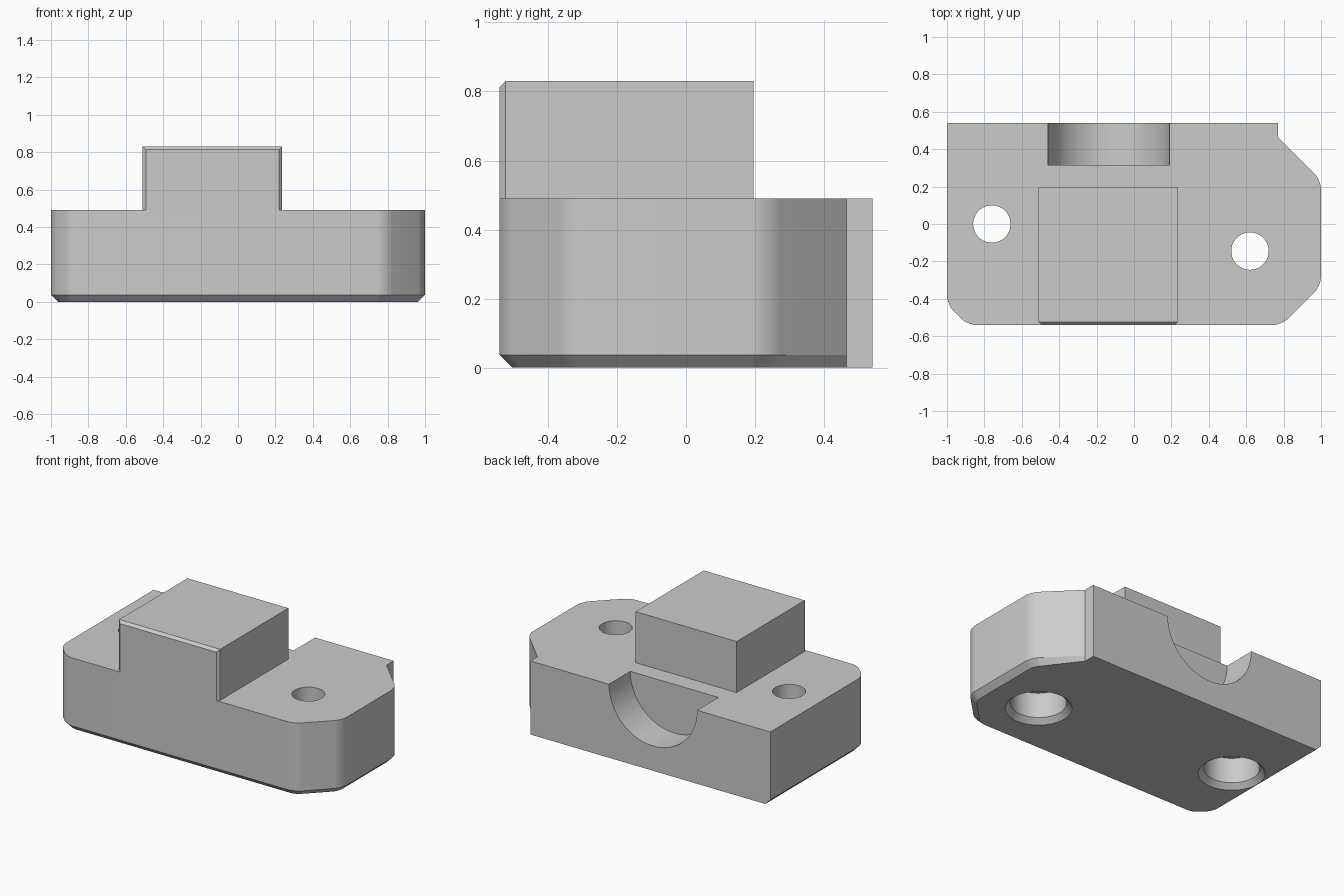
import bpy, bmesh, math
from mathutils import Matrix

if "Cube" in bpy.data.objects:
    bpy.data.objects.remove(bpy.data.objects["Cube"])

TOP = 0.49      # height of the base
FRONT, BACK = -0.54, 0.54

grey = bpy.data.materials.new("plain grey")
grey.use_nodes = True
colour = (0.6, 0.6, 0.6, 1)
grey.diffuse_color = colour
grey.node_tree.nodes["Principled BSDF"].inputs["Base Color"].default_value = colour


def make(name, bm):
    bmesh.ops.recalc_face_normals(bm, faces=bm.faces)
    mesh = bpy.data.meshes.new(name)
    bm.to_mesh(mesh)
    bm.free()
    mesh.materials.append(grey)
    obj = bpy.data.objects.new(name, mesh)
    bpy.context.collection.objects.link(obj)
    return obj


def select(obj):
    bpy.ops.object.select_all(action="DESELECT")
    obj.select_set(True)
    bpy.context.view_layer.objects.active = obj


def cut(target, cutter):
    mod = target.modifiers.new("cut", "BOOLEAN")
    mod.operation = "DIFFERENCE"
    mod.solver = "EXACT"
    mod.object = cutter
    select(target)
    bpy.ops.object.modifier_apply(modifier=mod.name)
    bpy.data.objects.remove(cutter)


def lathe_cutter(name, profile, x, y):
    """Solid of revolution from (radius, height) steps."""
    bm = bmesh.new()
    rings = [bmesh.ops.create_circle(bm, segments=48, radius=r,
                                     matrix=Matrix.Translation((x, y, z)))["verts"]
             for r, z in profile]
    for low, high in zip(rings, rings[1:]):
        for i in range(48):
            j = (i + 1) % 48
            bm.faces.new((low[i], low[j], high[j], high[i]))
    bm.faces.new(rings[0])
    bm.faces.new(rings[-1])
    return make(name, bm)


# Base: clipped outline with softened corners, extruded
outline = [(-1, BACK), (-1, -0.43), (-0.89, FRONT), (0.79, FRONT),
           (1, -0.33), (1, 0.235), (0.77, 0.465), (0.77, BACK)]
bm = bmesh.new()
verts = [bm.verts.new((x, y, 0)) for x, y in outline]
bm.faces.new(verts)
bmesh.ops.bevel(bm, geom=verts[1:6], offset=0.05, segments=8, profile=0.5,
                affect="VERTICES")
ext = bmesh.ops.extrude_face_region(bm, geom=bm.faces[:])
bmesh.ops.translate(bm, vec=(0, 0, TOP),
                    verts=[g for g in ext["geom"] if isinstance(g, bmesh.types.BMVert)])
# Chamfer the underside everywhere but along the back and the notch
rim = [e for e in bm.edges if all(v.co.z < 0.01 for v in e.verts)
       and not all(v.co.y > 0.46 for v in e.verts)]
bmesh.ops.bevel(bm, geom=rim, offset=0.037, segments=1, affect="EDGES")
base = make("base", bm)

# Screw holes with countersunk pockets underneath
for x, y in ((-0.76, 0), (0.62, -0.145)):
    cut(base, lathe_cutter("screw_hole_cutter",
                           [(0.235, -0.035), (0.167, 0.033), (0.167, 0.2),
                            (0.1, 0.2), (0.1, 0.6)], x, y))

# Half-round groove in the back
bm = bmesh.new()
bmesh.ops.create_cone(bm, cap_ends=True, segments=96, radius1=0.325, radius2=0.325, depth=0.4,
                      matrix=Matrix.Translation((-0.135, 0.515, TOP))
                      @ Matrix.Rotation(math.pi / 2, 4, "X"))
cut(base, make("groove_cutter", bm))

# Raised block with small chamfers round its front face
bm = bmesh.new()
size = (0.745, 0.735, 0.34)
bmesh.ops.create_cube(bm, size=1, matrix=Matrix.Translation((-0.1375, FRONT + size[1] / 2, TOP + size[2] / 2))
                      @ Matrix.Diagonal((*size, 1)))
low = [f for f in bm.faces if f.calc_center_median().z < TOP + 0.01]
bmesh.ops.delete(bm, geom=low, context="FACES_ONLY")
front_edges = [e for e in bm.edges if all(v.co.y < FRONT + 0.01 for v in e.verts)
               and not all(v.co.z < TOP + 0.01 for v in e.verts)]
bmesh.ops.bevel(bm, geom=front_edges, offset=0.017, segments=1, affect="EDGES")
block = make("raised_block", bm)

for obj in (base, block):
    select(obj)
    bpy.ops.object.shade_smooth_by_angle(angle=math.radians(25))
